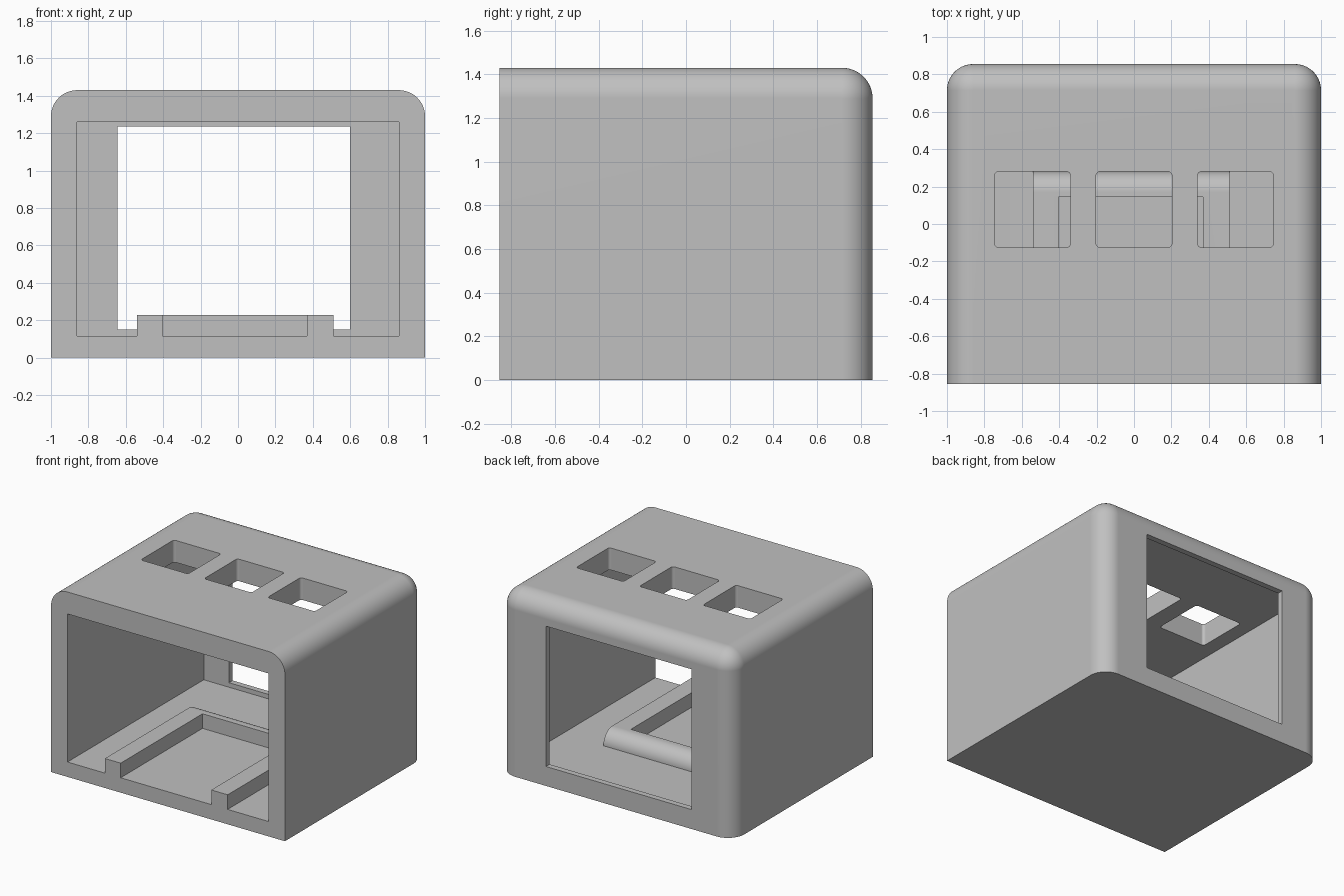
import bpy
import bmesh
import math
from mathutils import Vector

default = bpy.data.objects.get("Cube")
if default:
    bpy.data.objects.remove(default, do_unlink=True)

grey = bpy.data.materials.new("plain_grey")
grey.use_nodes = True
grey.diffuse_color = (0.53, 0.53, 0.53, 1)
grey.node_tree.nodes["Principled BSDF"].inputs["Base Color"].default_value = (0.53, 0.53, 0.53, 1)


def box(name, low, high, rounded=(), radius=0.1, segments=16):
    """Box between two corners; rounded lists edges by their direction from the centre."""
    low, high = Vector(low), Vector(high)
    centre, half = (low + high) / 2, (high - low) / 2
    bm = bmesh.new()
    bmesh.ops.create_cube(bm, size=2)
    edges = []
    for e in bm.edges:
        mid = (e.verts[0].co + e.verts[1].co) / 2
        if tuple(round(c) for c in mid) in rounded:
            edges.append(e)
    for v in bm.verts:
        v.co = centre + v.co * half
    if edges:
        bmesh.ops.bevel(bm, geom=edges, offset=radius, segments=segments,
                        profile=0.5, affect='EDGES', clamp_overlap=False)
    bmesh.ops.recalc_face_normals(bm, faces=bm.faces)
    mesh = bpy.data.meshes.new(name)
    bm.to_mesh(mesh)
    bm.free()
    mesh.materials.append(grey)
    obj = bpy.data.objects.new(name, mesh)
    bpy.context.collection.objects.link(obj)
    return obj


def activate(obj):
    bpy.ops.object.select_all(action='DESELECT')
    obj.select_set(True)
    bpy.context.view_layer.objects.active = obj


def combine(target, tool, operation):
    """Apply a boolean to the target and remove the tool."""
    mod = target.modifiers.new(operation.lower(), 'BOOLEAN')
    mod.operation = operation
    mod.solver = 'EXACT'
    mod.object = tool
    activate(target)
    bpy.ops.object.modifier_apply(modifier=mod.name)
    bpy.data.objects.remove(tool, do_unlink=True)


FRONT, BACK, TOP = -0.855, 0.855, 1.43
FLOOR = 0.115

# Outer housing, rounded on the top sides and around the back
housing = box("housing", (-1, FRONT, 0), (1, BACK, TOP),
              {(-1, 0, 1), (1, 0, 1), (0, 1, 1), (-1, 1, 0), (1, 1, 0)}, 0.14)

# Open cavity from the front, then the back window
combine(housing, box("cavity_cutter", (-0.86, -1, FLOOR), (0.86, 0.81, 1.26)), 'DIFFERENCE')
combine(housing, box("window_cutter", (-0.645, 0.7, 0.15), (0.6, 1, 1.235)), 'DIFFERENCE')

# Three square openings in the roof
corners = {(x, y, 0) for x in (-1, 1) for y in (-1, 1)}
for x in (-0.5425, 0, 0.5425):
    cutter = box("roof_cutter", (x - 0.2025, -0.125, 1.1), (x + 0.2025, 0.28, 1.6),
                 corners, 0.02, 5)
    combine(housing, cutter, 'DIFFERENCE')

# U-shaped floor rail with a rounded back edge
rail = box("floor_rail", (-0.54, FRONT, 0.05), (0.51, 0.28, 0.228), {(0, 1, 1)}, 0.11)
combine(rail, box("rail_cutter", (-0.405, -1, 0), (0.37, 0.145, 0.4)), 'DIFFERENCE')
combine(housing, rail, 'UNION')

# Smooth curves, crisp edges
activate(housing)
bpy.ops.object.shade_smooth_by_angle(angle=math.radians(30))
weighted = housing.modifiers.new("weighted_normals", 'WEIGHTED_NORMAL')
weighted.keep_sharp = True
